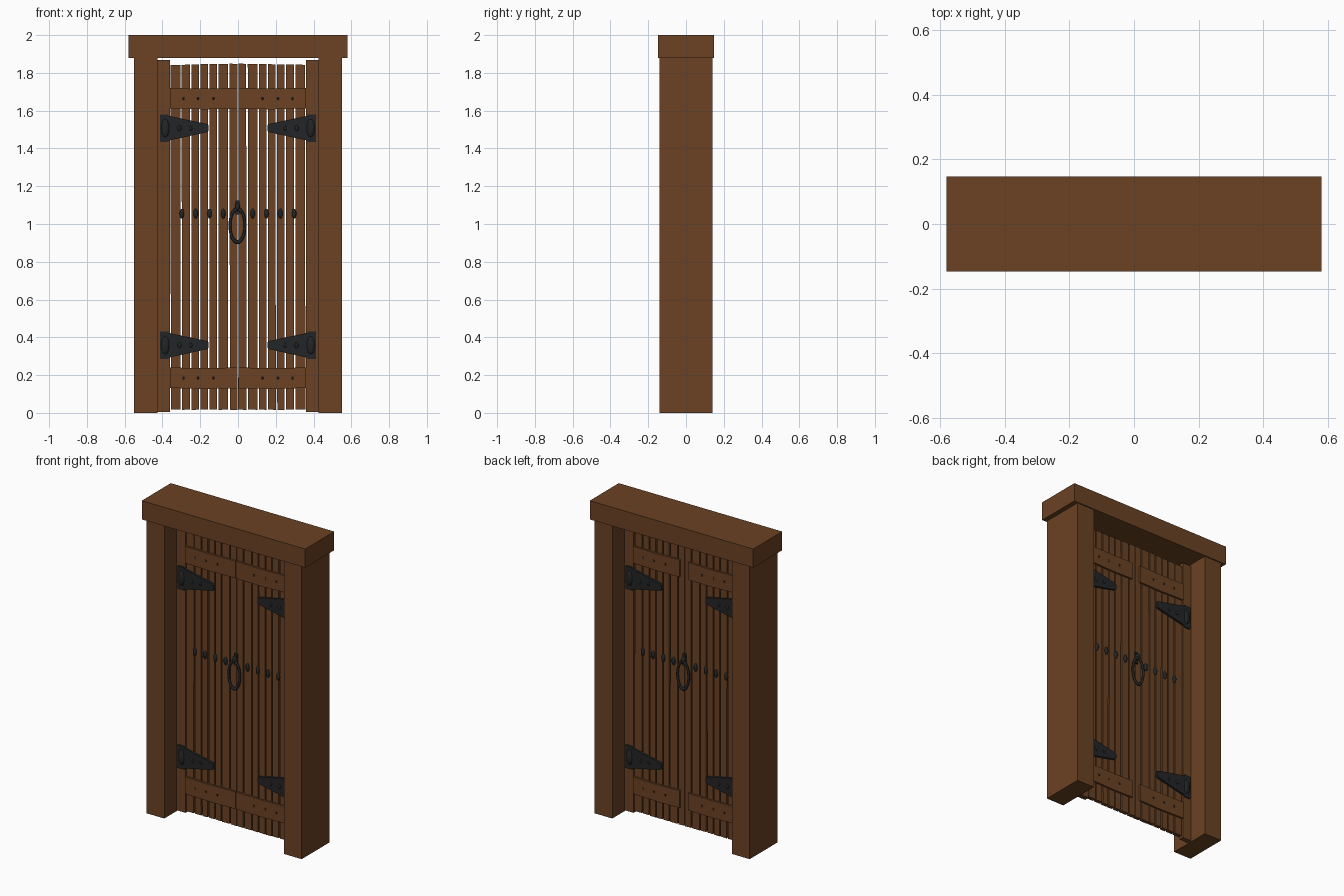
import bpy, bmesh, math, random
from mathutils import Vector, Matrix

if "Cube" in bpy.data.objects:
    bpy.data.objects.remove(bpy.data.objects["Cube"])

random.seed(4)


def material(name, rgb):
    m = bpy.data.materials.new(name)
    m.diffuse_color = (*rgb, 1)
    m.use_nodes = True
    m.node_tree.nodes["Principled BSDF"].inputs["Base Color"].default_value = m.diffuse_color
    return m


WOOD = material("brown wood", (0.145, 0.054, 0.017))
IRON = material("black iron", (0.017, 0.018, 0.019))


def finish(name, bm, mat, smooth=False):
    bmesh.ops.recalc_face_normals(bm, faces=bm.faces)
    me = bpy.data.meshes.new(name)
    bm.to_mesh(me)
    bm.free()
    ob = bpy.data.objects.new(name, me)
    bpy.context.collection.objects.link(ob)
    me.materials.append(mat)
    if smooth:
        for p in me.polygons:
            p.use_smooth = True
    return ob


def prism(name, outline, y0, y1, mat):
    """Extrude an x/z outline from y0 to y1."""
    bm = bmesh.new()
    face = bm.faces.new([bm.verts.new((x, y0, z)) for x, z in outline])
    ext = bmesh.ops.extrude_face_region(bm, geom=[face])
    for v in ext["geom"]:
        if isinstance(v, bmesh.types.BMVert):
            v.co.y = y1
    return finish(name, bm, mat)


def box(name, x0, x1, y0, y1, z0, z1, mat):
    return prism(name, [(x0, z0), (x1, z0), (x1, z1), (x0, z1)], y0, y1, mat)


def dome(name, x, y, z, rx, ry, rz, mat=IRON):
    bm = bmesh.new()
    bmesh.ops.create_uvsphere(bm, u_segments=16, v_segments=10, radius=1)
    bm.transform(Matrix.Translation((x, y, z)) @ Matrix.Diagonal((rx, ry, rz, 1)))
    return finish(name, bm, mat, True)


def ring(name, x, y, z, rx, rz, r):
    """Stretched pull ring standing in the x/z plane."""
    bm = bmesh.new()
    n, k = 28, 8
    rows = []
    for i in range(n):
        a = 2 * math.pi * i / n
        row = []
        for j in range(k):
            b = 2 * math.pi * j / k
            c = r * math.cos(b)
            row.append(bm.verts.new((x + (rx + c) * math.cos(a), y + r * math.sin(b),
                                     z + (rz + 1.4 * c) * math.sin(a))))
        rows.append(row)
    for i in range(n):
        for j in range(k):
            p, q = rows[i], rows[(i + 1) % n]
            bm.faces.new((p[j], q[j], q[(j + 1) % k], p[(j + 1) % k]))
    return finish(name, bm, IRON, True)


# Frame
box("left_post", -0.55, -0.425, -0.14, 0.14, 0, 1.88, WOOD)
box("right_post", 0.425, 0.55, -0.14, 0.14, 0, 1.88, WOOD)
box("lintel", -0.58, 0.58, -0.147, 0.147, 1.88, 2.0, WOOD)

# Door planks, slightly uneven
edges = [0.0, 0.048, 0.107, 0.155, 0.203, 0.25, 0.301, 0.359]
for side, label in ((-1, "left"), (1, "right")):
    for i in range(len(edges) - 1):
        a = edges[i] + (0.001 if i == 0 else 0.0035)
        b = edges[i + 1] - 0.0035
        j = [random.uniform(-0.0015, 0.0015) for _ in range(6)]
        zt, zb = 1.85 - 0.008 * b / 0.36, 0.017
        prism(f"{label}_plank", [(side * (a + abs(j[0])), zb + j[4]), (side * (b + j[1]), zb + j[5]),
                                 (side * (b + j[2]), zt + j[5]), (side * (a + abs(j[3])), zt + j[4])],
              -0.012, 0.012, WOOD)
    # Hinge-side stile
    xs = sorted((side * 0.361, side * 0.425))
    box(f"{label}_stile", xs[0], xs[1], -0.016, 0.016, 0.006, 1.868, WOOD)

# Fittings on both faces of each leaf
for f, face in ((-1, "front"), (1, "back")):
    for side, label in ((-1, "left"), (1, "right")):
        tag = f"{face}_{label}"
        for zc, end in ((1.665, "top"), (0.185, "bottom")):
            # Cross rail with a gentle bow
            inner = 0.002 if f < 0 else 0.03
            prism(f"{tag}_{end}_rail",
                  [(side * inner, zc - 0.055), (side * 0.18, zc - 0.058), (side * 0.36, zc - 0.053),
                   (side * 0.36, zc + 0.055), (side * 0.18, zc + 0.052), (side * inner, zc + 0.055)],
                  f * 0.010, f * 0.024, WOOD)
            # Rail nails
            for x in (0.13, 0.212, 0.288):
                dome(f"{tag}_{end}_nail", side * x, f * 0.024, zc, 0.005, 0.003, 0.008)
        for zc, end in ((1.507, "upper"), (0.358, "lower")):
            # Hinge plate, tapered strap and pin boss
            xs = sorted((side * 0.368, side * 0.412))
            box(f"{tag}_{end}_hinge_plate", xs[0], xs[1], f * 0.012, f * 0.023, zc - 0.074, zc + 0.074, IRON)
            prism(f"{tag}_{end}_hinge_strap",
                  [(side * 0.37, zc - 0.066), (side * 0.165, zc - 0.021), (side * 0.155, zc - 0.012),
                   (side * 0.155, zc + 0.016), (side * 0.165, zc + 0.023), (side * 0.37, zc + 0.066)],
                  f * 0.008, f * 0.025, IRON)
            dome(f"{tag}_{end}_hinge_boss", side * 0.385, f * 0.022, zc, 0.022, 0.012, 0.048)
            for x, r in ((0.25, 0.008), (0.31, 0.01)):
                dome(f"{tag}_{end}_hinge_rivet", side * x, f * 0.025, zc, r, 0.005, r * 1.5)
        # Row of studs
        for x in (0.078, 0.151, 0.224, 0.297):
            dome(f"{tag}_stud", side * x, f * 0.014, 1.055, 0.012, 0.012, 0.026)
    # Pull ring and its mount
    ring(f"{face}_pull_ring", -0.003, f * 0.034, 0.992, 0.040, 0.088, 0.0075)
    box(f"{face}_ring_mount", -0.012, 0.008, f * 0.008, f * 0.024, 1.05, 1.125, IRON)
    dome(f"{face}_ring_staple", -0.003, f * 0.03, 1.09, 0.014, 0.016, 0.022)
